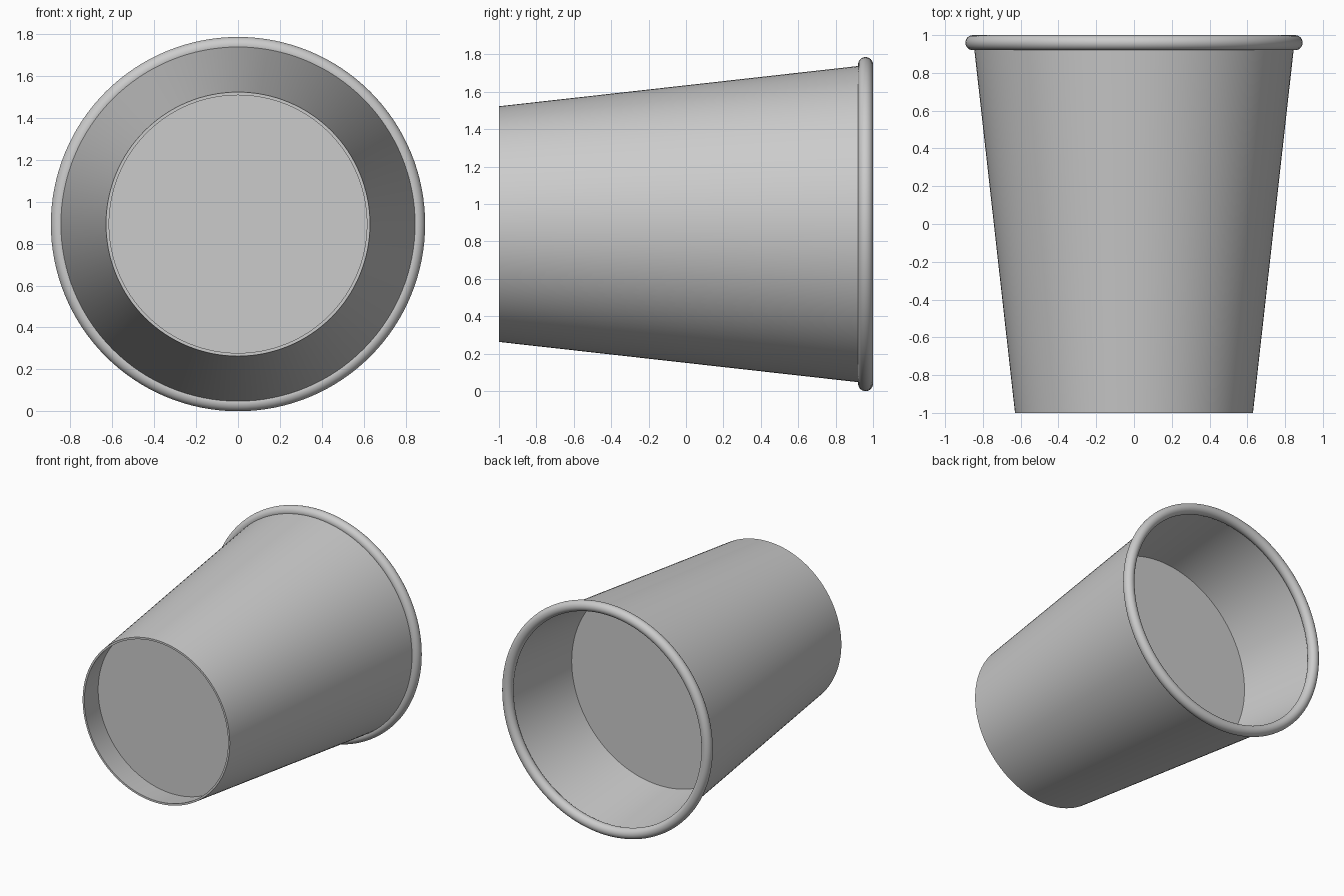
import bpy, math
from mathutils import Matrix

cube = bpy.data.objects.get("Cube")
if cube:
    bpy.data.objects.remove(cube, do_unlink=True)

SEGMENTS = 128
AXIS_Z = 0.893

# One plain grey for the whole cup
grey = bpy.data.materials.new("plain grey")
grey.use_nodes = True
colour = (0.6, 0.6, 0.6, 1)
grey.diffuse_color = colour
grey.node_tree.nodes["Principled BSDF"].inputs["Base Color"].default_value = colour


def lathe(name, profile, closed=False):
    """Spin (radius, y) points about the cup's lying axis."""
    verts, faces = [], []
    n = len(profile)
    for i in range(SEGMENTS):
        a = 2 * math.pi * i / SEGMENTS
        verts += [(r * math.cos(a), y, AXIS_Z + r * math.sin(a)) for r, y in profile]
    for i in range(SEGMENTS):
        j = (i + 1) % SEGMENTS
        for k in range(n if closed else n - 1):
            m = (k + 1) % n
            faces.append((i * n + k, i * n + m, j * n + m, j * n + k))
    return finish(name, verts, faces)


def disc(name, radius, y, facing):
    """Flat round face; facing is -1 for front and 1 for back."""
    verts = []
    for i in range(SEGMENTS):
        a = -facing * 2 * math.pi * i / SEGMENTS
        verts.append((radius * math.cos(a), y, AXIS_Z + radius * math.sin(a)))
    return finish(name, verts, [tuple(range(SEGMENTS))])


def finish(name, verts, faces):
    mesh = bpy.data.meshes.new(name)
    mesh.from_pydata(verts, [], faces)
    mesh.materials.append(grey)
    obj = bpy.data.objects.new(name, mesh)
    bpy.context.collection.objects.link(obj)
    bpy.ops.object.select_all(action='DESELECT')
    obj.select_set(True)
    bpy.context.view_layer.objects.active = obj
    bpy.ops.object.shade_smooth_by_angle(angle=math.radians(40))
    return obj


def wall_radius(y):
    return 0.63 + 0.112 * (y + 1)


# Tapered wall with a thin open foot
THICK = 0.015
lathe("cup_wall", [(wall_radius(-1), -1), (wall_radius(0.96), 0.96),
                   (wall_radius(0.96) - THICK, 0.96),
                   (wall_radius(-1) - THICK, -1)], closed=True)

# Rolled lip around the mouth
TUBE = 0.04
lathe("rolled_rim", [(0.853 + TUBE * math.cos(t), 0.96 + TUBE * math.sin(t))
                     for t in (2 * math.pi * k / 24 for k in range(24))], closed=True)

# Recessed base and the drink's surface inside
disc("recessed_base", wall_radius(-0.8) - THICK / 2, -0.8, -1)
disc("drink_surface", wall_radius(0.31) - THICK / 2, 0.31, 1)
